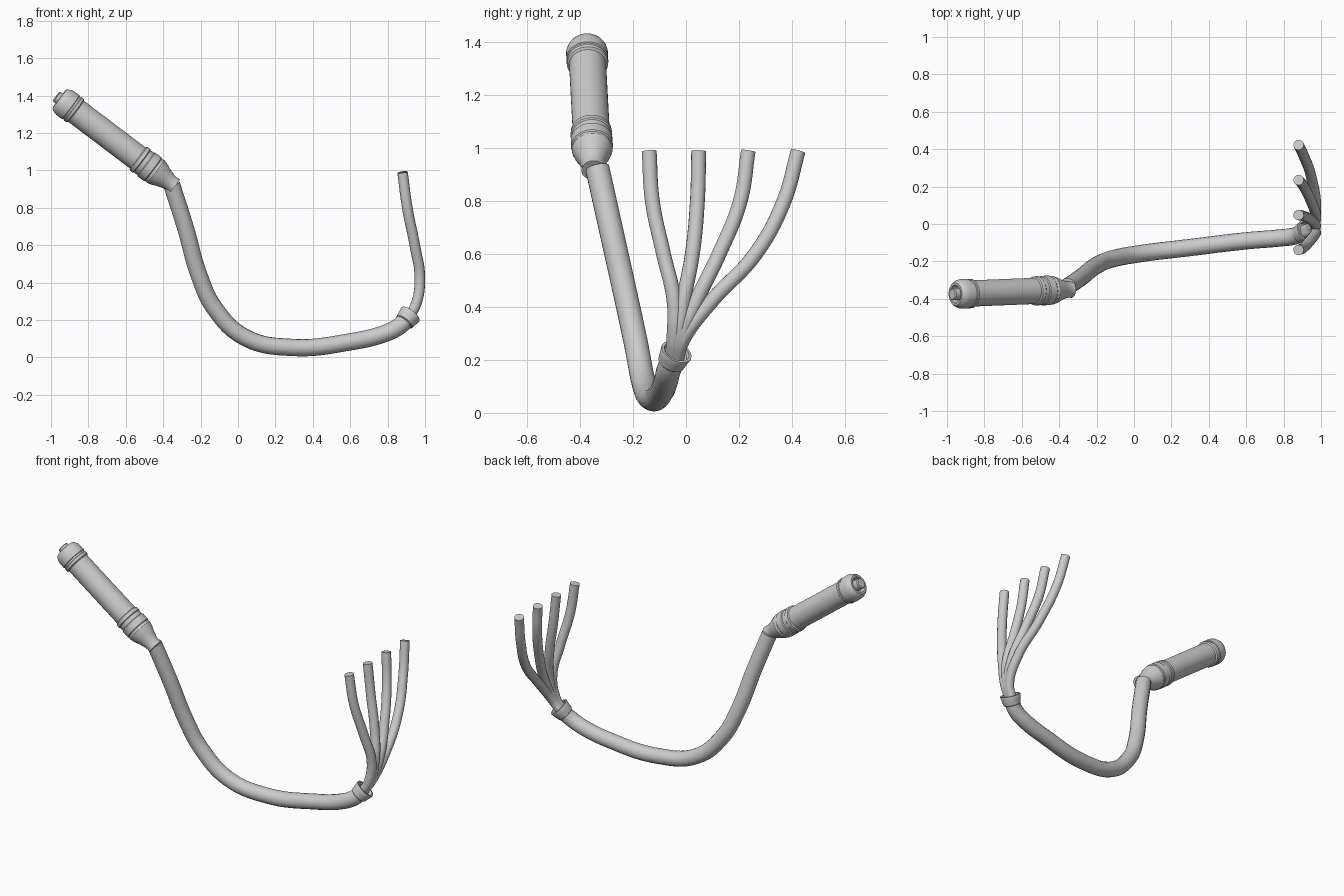
import bpy, math
from mathutils import Vector

cube = bpy.data.objects.get("Cube")
if cube:
    bpy.data.objects.remove(cube, do_unlink=True)

grey = bpy.data.materials.new("light grey")
grey.use_nodes = True
colour = (0.6, 0.6, 0.6, 1)
grey.diffuse_color = colour
grey.node_tree.nodes["Principled BSDF"].inputs["Base Color"].default_value = colour


def finish(name, mesh):
    obj = bpy.data.objects.new(name, mesh)
    bpy.context.collection.objects.link(obj)
    mesh.materials.clear()
    mesh.materials.append(grey)
    bpy.ops.object.select_all(action='DESELECT')
    obj.select_set(True)
    bpy.context.view_layer.objects.active = obj
    bpy.ops.object.shade_smooth_by_angle(angle=math.radians(30))
    return obj


def tube(name, points, radius):
    """Round tube with flat ends along a smooth path."""
    curve = bpy.data.curves.new(name, 'CURVE')
    curve.dimensions = '3D'
    curve.bevel_depth = radius
    curve.bevel_resolution = 6
    curve.resolution_u = 12
    curve.use_fill_caps = True
    spline = curve.splines.new('BEZIER')
    spline.bezier_points.add(len(points) - 1)
    for bp, co in zip(spline.bezier_points, points):
        bp.co = co
        bp.handle_left_type = bp.handle_right_type = 'AUTO'
    temp = bpy.data.objects.new("path", curve)
    bpy.context.collection.objects.link(temp)
    graph = bpy.context.evaluated_depsgraph_get()
    mesh = bpy.data.meshes.new_from_object(temp.evaluated_get(graph))
    bpy.data.objects.remove(temp, do_unlink=True)
    return finish(name, mesh)


def lathe(name, profile, start, end, sides=40):
    """Spin (distance, radius) pairs around the axis from start to end."""
    start, end = Vector(start), Vector(end)
    turn = (end - start).to_track_quat('Z', 'Y')
    verts, faces = [], []
    for dist, rad in profile:
        for i in range(sides):
            a = math.tau * i / sides
            verts.append(start + turn @ Vector((rad * math.cos(a), rad * math.sin(a), dist)))
    for ring in range(len(profile) - 1):
        for i in range(sides):
            j, low, high = (i + 1) % sides, ring * sides, (ring + 1) * sides
            faces.append((low + i, low + j, high + j, high + i))
    faces.append(tuple(reversed(range(sides))))
    faces.append(tuple(range(len(verts) - sides, len(verts))))
    mesh = bpy.data.meshes.new(name)
    mesh.from_pydata(verts, [], faces)
    mesh.update()
    return finish(name, mesh)


# Handle: socketed cap, long barrel, ridged lower grip and tapered neck
tip, neck = (-0.955, -0.375, 1.383), (-0.34, -0.35, 0.918)
lathe("handle", [
    (0.035, 0.046), (0, 0.048), (0, 0.060), (0.008, 0.068), (0.025, 0.076),
    (0.04, 0.079), (0.075, 0.079), (0.078, 0.075), (0.088, 0.075), (0.091, 0.079),
    (0.106, 0.078), (0.112, 0.070), (0.525, 0.070), (0.53, 0.077), (0.55, 0.079),
    (0.555, 0.074), (0.578, 0.074), (0.583, 0.079), (0.625, 0.079), (0.63, 0.075),
    (0.64, 0.075), (0.645, 0.077), (0.67, 0.070), (0.70, 0.057), (0.735, 0.046),
    (0.755, 0.043), (0.775, 0.045)], tip, neck)

# Plug standing in the cap socket
lathe("socket_plug", [(-0.022, 0.027), (-0.017, 0.032), (0.045, 0.032)], tip, neck)

# Main cable
tube("main_cable", [
    (-0.355, -0.335, 0.925), (-0.283, -0.285, 0.70), (-0.205, -0.225, 0.43),
    (-0.128, -0.19, 0.267), (0.037, -0.158, 0.107), (0.29, -0.127, 0.053),
    (0.60, -0.09, 0.083), (0.786, -0.074, 0.128), (0.86, -0.064, 0.165),
    (0.912, -0.04, 0.215)], 0.046)

# Flared collar where the cable splits
lathe("split_collar", [
    (0, 0.048), (0.004, 0.052), (0.03, 0.056), (0.056, 0.061), (0.06, 0.060),
    (0.06, 0.050), (0.04, 0.046)], (0.888, -0.057, 0.187), (0.922, -0.036, 0.23))

# Four branch cables sharing one side profile and fanning out in depth
side = [(0.905, 0.205), (0.95, 0.28), (0.972, 0.42), (0.945, 0.60), (0.905, 0.80), (0.88, 0.988)]
fans = [
    (-0.052, -0.046, -0.045, -0.085, -0.127, -0.139),
    (-0.045, -0.030, -0.010, 0.024, 0.043, 0.048),
    (-0.040, -0.020, 0.038, 0.125, 0.205, 0.235),
    (-0.036, -0.010, 0.095, 0.262, 0.370, 0.423)]
for number, depths in enumerate(fans, 1):
    tube(f"branch_cable_{number}", [(x, y, z) for (x, z), y in zip(side, depths)], 0.028)
